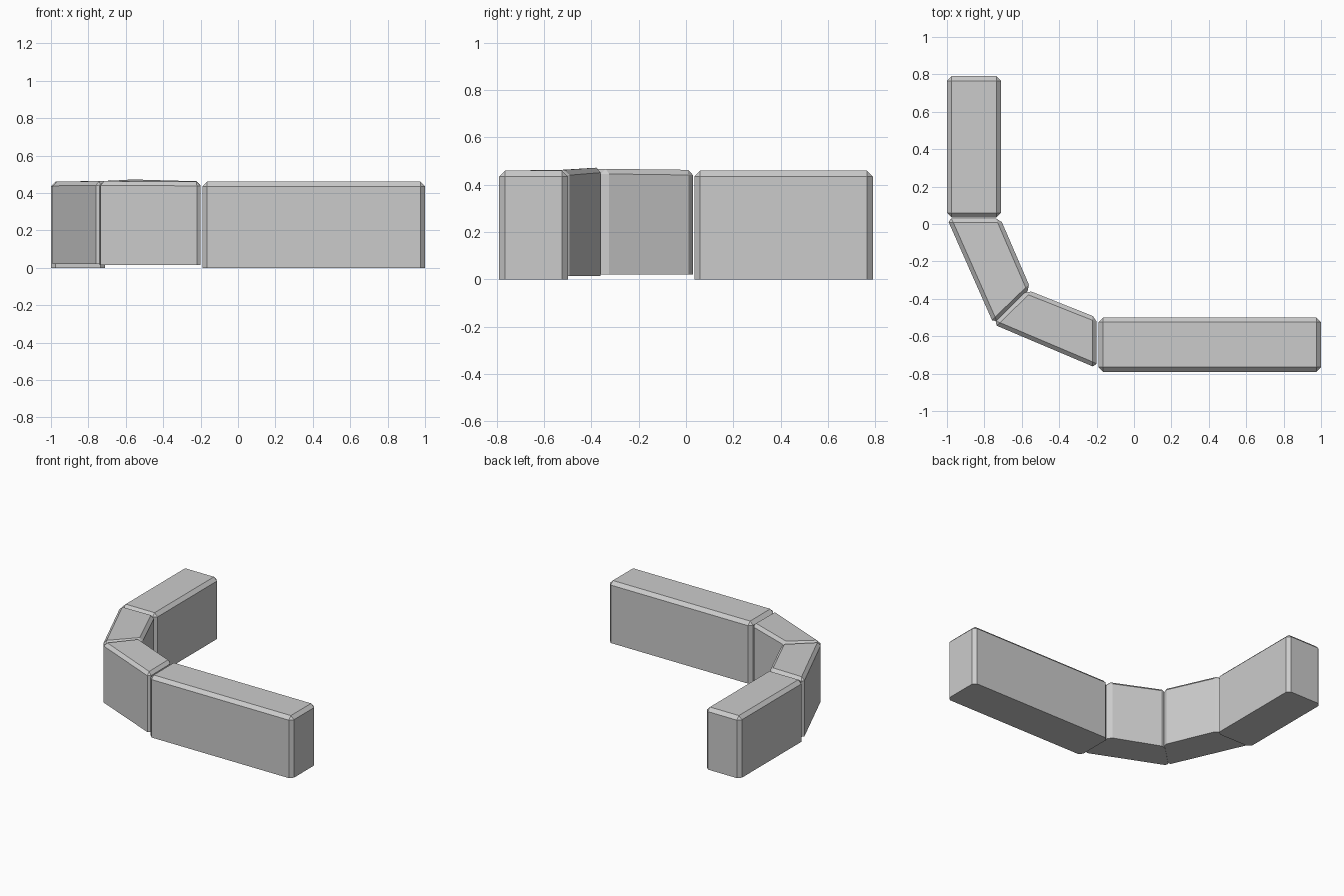
import bpy, bmesh

if "Cube" in bpy.data.objects:
    bpy.data.objects.remove(bpy.data.objects["Cube"])


def block(name, footprint, base, tops, width=0.025):
    """Prism on a footprint; sides and top are chamfered, the underside stays sharp."""
    bm = bmesh.new()
    low = [bm.verts.new((x, y, base)) for x, y in footprint]
    high = [bm.verts.new((x, y, z)) for (x, y), z in zip(footprint, tops)]
    n = len(footprint)
    bm.faces.new(low[::-1])
    bm.faces.new(high)
    for i in range(n):
        j = (i + 1) % n
        bm.faces.new((low[i], low[j], high[j], high[i]))
    bmesh.ops.recalc_face_normals(bm, faces=bm.faces)
    edges = [e for e in bm.edges if not all(v in low for v in e.verts)]
    bmesh.ops.bevel(bm, geom=edges, offset=width, segments=1,
                    affect='EDGES', profile=0.5, clamp_overlap=True)
    me = bpy.data.meshes.new(name)
    bm.to_mesh(me)
    bm.free()
    ob = bpy.data.objects.new(name, me)
    bpy.context.collection.objects.link(ob)
    return ob


def rect(x0, x1, y0, y1):
    return [(x0, y0), (x1, y0), (x1, y1), (x0, y1)]


# Straight wall blocks
block("front_block", rect(-0.19, 1.0, -0.79, -0.50), 0, [0.46] * 4)
block("side_block", rect(-1.0, -0.71, 0.035, 0.79), 0, [0.46] * 4)

# Two angled blocks meeting at a mitred corner
block("corner_block_side",
      [(-1.0, 0.03), (-0.75, -0.535), (-0.553, -0.345), (-0.715, 0.03)],
      0.02, [0.46, 0.463, 0.468, 0.463], 0.022)
block("corner_block_front",
      [(-0.755, -0.535), (-0.20, -0.77), (-0.20, -0.50), (-0.57, -0.353)],
      0.015, [0.462, 0.46, 0.462, 0.474], 0.022)
